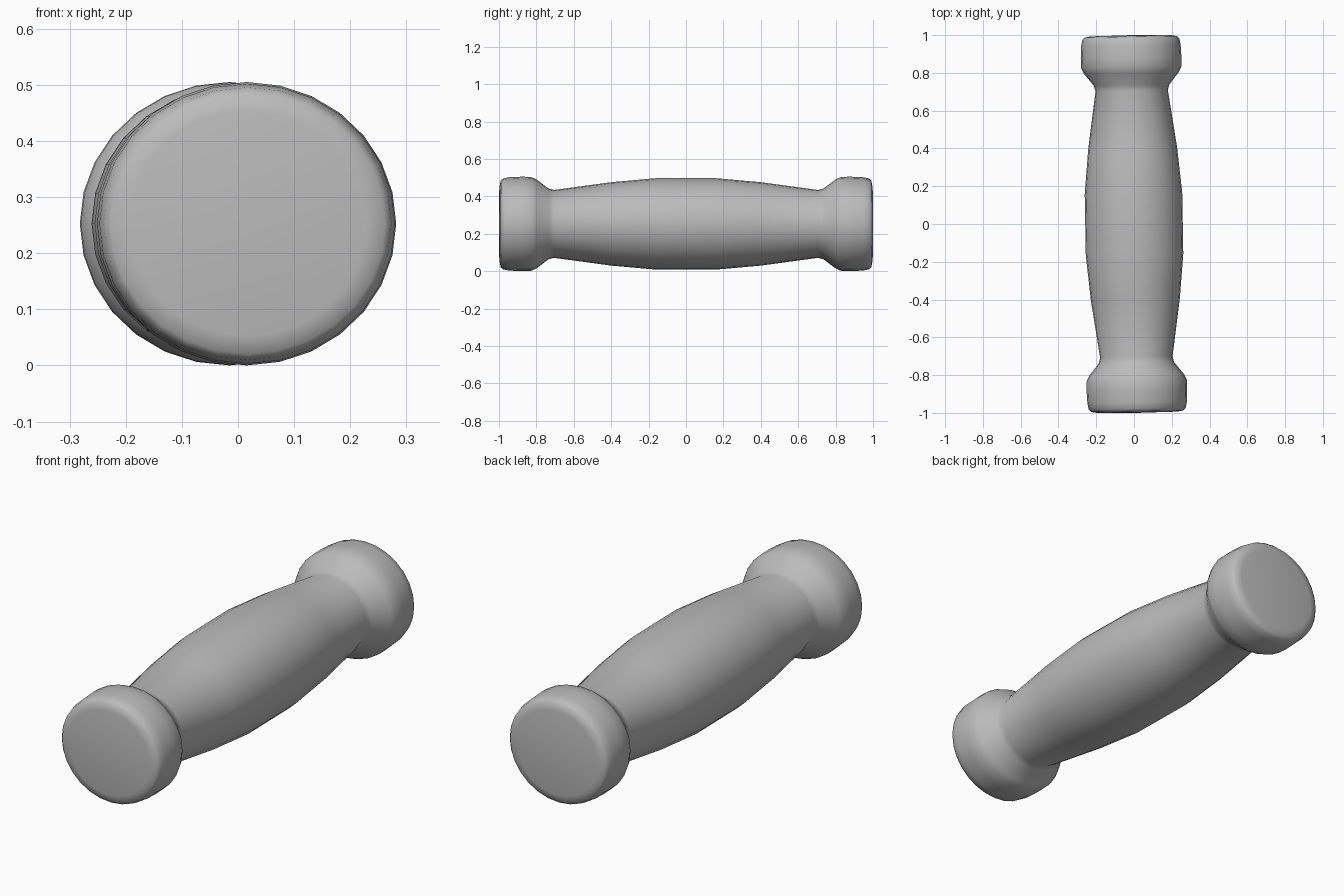
import bpy, bmesh, math

if "Cube" in bpy.data.objects:
    bpy.data.objects.remove(bpy.data.objects["Cube"])

SIDES = 28
WIDTH = 1.056          # cross-section is slightly wider than tall
CENTER_Z = 0.2525

# half profile: (distance along the axis, radius), from the end face to the middle
HALF = [(0.997, 0.20), (0.991, 0.232), (0.978, 0.243), (0.945, 0.2495),
        (0.88, 0.2525), (0.83, 0.2515), (0.80, 0.238), (0.735, 0.189),
        (0.705, 0.1815), (0.40, 0.223), (0.16, 0.2445)]
profile = [(-y, r) for y, r in HALF] + [(y, r) for y, r in reversed(HALF)]

# turned grip with a flared pommel at each end
bm = bmesh.new()
rings = []
for y, r in profile:
    rings.append([bm.verts.new((WIDTH * r * math.cos(2 * math.pi * i / SIDES), y,
                                r * math.sin(2 * math.pi * i / SIDES)))
                  for i in range(SIDES)])
for a, b in zip(rings, rings[1:]):
    for i in range(SIDES):
        j = (i + 1) % SIDES
        bm.faces.new((a[i], a[j], b[j], b[i]))

# shallow domed end faces
for ring, y in ((rings[0], -1.0), (rings[-1], 1.0)):
    tip = bm.verts.new((0, y, 0))
    for i in range(SIDES):
        bm.faces.new((ring[i], ring[(i + 1) % SIDES], tip))
bmesh.ops.recalc_face_normals(bm, faces=bm.faces)

mesh = bpy.data.meshes.new("grip_handle")
bm.to_mesh(mesh)
bm.free()
grip = bpy.data.objects.new("grip_handle", mesh)
bpy.context.collection.objects.link(grip)

# the handle lies level, turned very slightly about the vertical
grip.location = (0, 0, CENTER_Z)
grip.rotation_euler = (0, 0, math.radians(1.0))

grey = bpy.data.materials.new("plain grey")
grey.diffuse_color = (0.5, 0.5, 0.5, 1)
grey.use_nodes = True
grey.node_tree.nodes["Principled BSDF"].inputs["Base Color"].default_value = grey.diffuse_color
mesh.materials.append(grey)

bpy.context.view_layer.objects.active = grip
grip.select_set(True)
bpy.ops.object.shade_smooth_by_angle(angle=math.radians(60))
